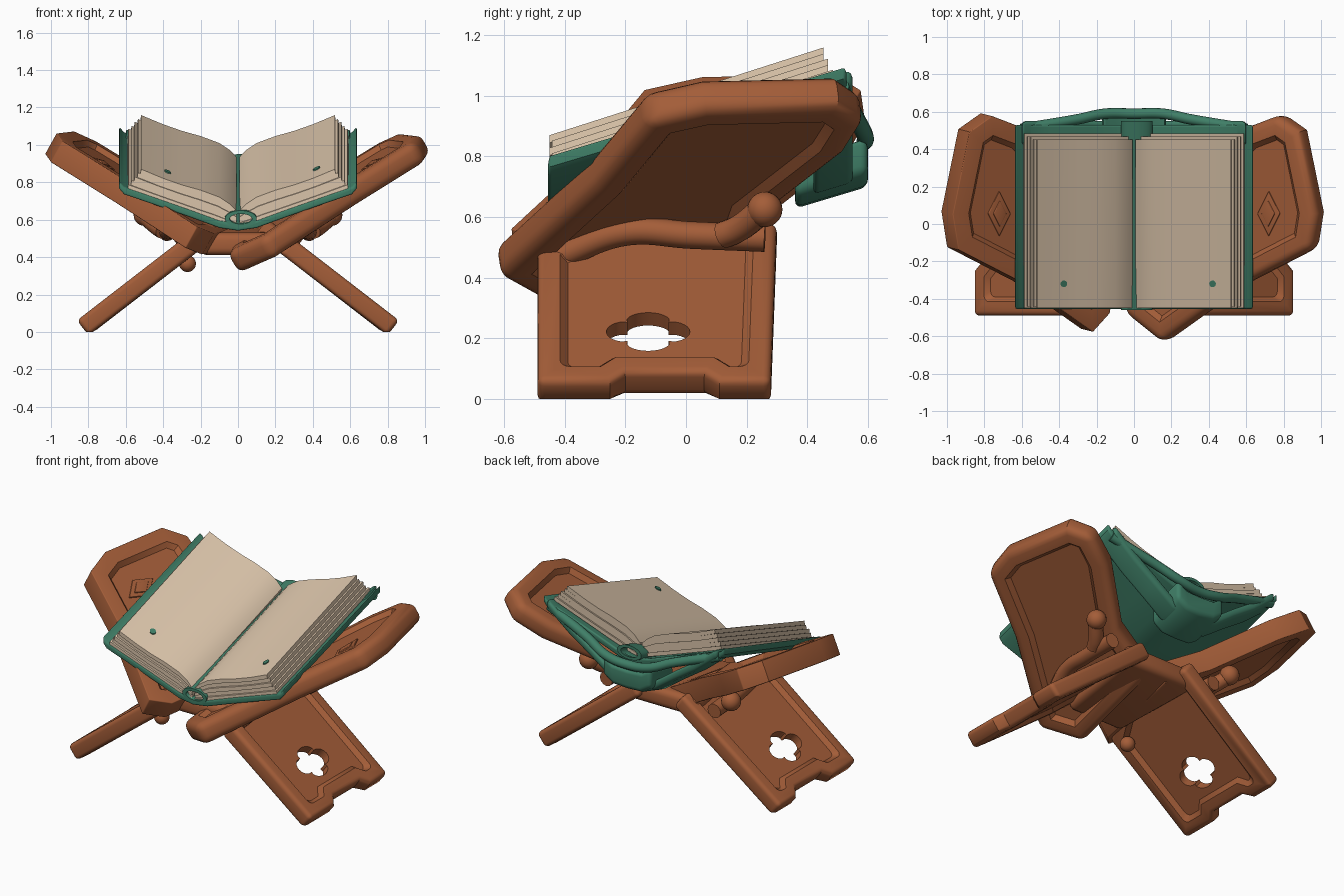
import bpy, bmesh, math
from mathutils import Vector

if "Cube" in bpy.data.objects:
    bpy.data.objects.remove(bpy.data.objects["Cube"])


def material(name, rgb):
    m = bpy.data.materials.new(name)
    m.use_nodes = True
    m.diffuse_color = (*rgb, 1)
    bsdf = next(n for n in m.node_tree.nodes if n.type == 'BSDF_PRINCIPLED')
    bsdf.inputs["Base Color"].default_value = (*rgb, 1)
    bsdf.inputs["Roughness"].default_value = 0.8
    return m


WOOD = material("brown wood", (0.37, 0.11, 0.04))
GREEN = material("green cover", (0.05, 0.21, 0.135))
PAPER = material("cream paper", (0.70, 0.55, 0.40))


def select(ob):
    bpy.ops.object.select_all(action='DESELECT')
    ob.select_set(True)
    bpy.context.view_layer.objects.active = ob


def finish(name, bm, mat, bevel=0, limit=50, cutter=None):
    bmesh.ops.recalc_face_normals(bm, faces=bm.faces)
    me = bpy.data.meshes.new(name)
    bm.to_mesh(me)
    bm.free()
    me.materials.append(mat)
    ob = bpy.data.objects.new(name, me)
    bpy.context.collection.objects.link(ob)
    select(ob)
    if bevel:
        b = ob.modifiers.new("round", 'BEVEL')
        b.width, b.segments, b.angle_limit = bevel, 4, math.radians(limit)
        bpy.ops.object.modifier_apply(modifier="round")
    if cutter:
        c = ob.modifiers.new("hole", 'BOOLEAN')
        c.operation, c.object, c.solver = 'DIFFERENCE', cutter, 'EXACT'
        bpy.ops.object.modifier_apply(modifier="hole")
        bpy.data.objects.remove(cutter)
    select(ob)
    bpy.ops.object.shade_smooth_by_angle(angle=math.radians(35))
    return ob


def slab(name, pts, frame, h0, h1, mat, rim=0, depth=0.025, bevel=0, cutter=None):
    """Flat panel from a 2D outline, with optional recess on both faces."""
    bm = bmesh.new()
    low, high = [[bm.verts.new(frame(u, v, h)) for u, v in pts] for h in (h0, h1)]
    caps = [bm.faces.new(low), bm.faces.new(high)]
    for i in range(len(pts)):
        j = (i + 1) % len(pts)
        bm.faces.new((low[i], low[j], high[j], high[i]))
    bmesh.ops.recalc_face_normals(bm, faces=bm.faces)
    if rim:
        for f in caps:
            bmesh.ops.inset_region(bm, faces=[f], thickness=rim, use_even_offset=True)
            bmesh.ops.inset_region(bm, faces=[f], thickness=0.025, depth=-depth,
                                   use_even_offset=True)
    return finish(name, bm, mat, bevel, cutter=cutter)


def extrude(name, loop, y0, y1, mat, slope=0.3, bevel=0):
    """Closed x-z outline swept along y while rising to the back."""
    return slab(name, loop, lambda x, z, y: Vector((x, y, z + slope * y)), y0, y1,
                mat, bevel=bevel)


def ribbon(half, t):
    """Mirrored strip of vertical thickness t."""
    low = [(-x, z) for x, z in half[:0:-1]] + half
    return low + [(x, z + t) for x, z in reversed(low)]


def tube(name, pts, r, mat):
    cu = bpy.data.curves.new(name, 'CURVE')
    cu.dimensions, cu.bevel_depth, cu.bevel_resolution = '3D', r, 4
    cu.use_fill_caps = True
    sp = cu.splines.new('BEZIER')
    sp.bezier_points.add(len(pts) - 1)
    for p, co in zip(sp.bezier_points, pts):
        p.co = co
        p.handle_left_type = p.handle_right_type = 'AUTO'
    ob = bpy.data.objects.new(name, cu)
    bpy.context.collection.objects.link(ob)
    cu.materials.append(mat)
    select(ob)
    bpy.ops.object.convert(target='MESH')
    bpy.ops.object.shade_smooth_by_angle(angle=math.radians(40))


def ball(name, co, r):
    bm = bmesh.new()
    bmesh.ops.create_uvsphere(bm, u_segments=24, v_segments=14, radius=r)
    bmesh.ops.translate(bm, verts=bm.verts, vec=co)
    finish(name, bm, WOOD)


WING_NORMAL = Vector((-0.553, -0.137, 1)).normalized()


def wing_frame(side):
    def f(x, y, h):
        p = Vector((x, y, 0.46 + 0.553 * (x - 0.17) + 0.137 * (y + 0.58))) + WING_NORMAL * h
        return Vector((side * p.x, p.y, p.z))
    return f


def leg_frame(side):
    def f(y, s, h):
        return Vector((side * (0.15 + 0.79 * s + 0.61 * h), y, 0.545 - 0.61 * s + 0.79 * h))
    return f


# Wings, legs and their fittings on both sides
outer = [(0.62, -0.31), (0.97, -0.13), (1.0, 0.06), (0.91, 0.5), (0.79, 0.585),
         (0.62, 0.52), (0.32, 0.26), (0.03, 0.2)]
front_corner = {1: [(-0.03, -0.47), (0.17, -0.63)], -1: [(0.16, -0.47), (0.25, -0.57)]}
leg_outline = [(-0.24, -0.03), (-0.49, 0.14), (-0.49, 0.86), (-0.25, 0.86), (-0.2, 0.81),
               (0.06, 0.81), (0.11, 0.86), (0.28, 0.86), (0.3, 0.0)]
clover = []
for i in range(48):
    a = math.tau * i / 48
    r = 0.1 + 0.035 * abs(math.cos(2 * a)) ** 0.6 - 0.02
    clover.append((-0.125 + 1.2 * r * math.cos(a), 0.565 + 0.9 * r * math.sin(a)))

for side, word in ((1, "left"), (-1, "right")):
    wf, lf = wing_frame(side), leg_frame(side)
    slab(word + "_wing", front_corner[side] + outer, wf, -0.065, 0.065, WOOD,
         rim=0.095, depth=0.028, bevel=0.045)
    for k, w in enumerate((0.06, 0.035)):
        diamond = [(0.74 + w * a, 0.06 + 2 * w * b) for a, b in ((1, 0), (0, 1), (-1, 0), (0, -1))]
        slab(word + "_diamond_" + ("outer", "inner")[k], diamond, wf,
             0.03, 0.045 + 0.006 * k, WOOD, bevel=0.004)
    cutter = slab("hole_cutter", clover, lf, -0.2, 0.2, WOOD)
    cutter.hide_render = True
    leg = slab(word + "_leg", leg_outline, lf, -0.052, 0.052, WOOD,
               rim=0.075, depth=0.025, bevel=0.04, cutter=cutter)
    for v in leg.data.vertices:
        v.co.z = max(v.co.z, 0)
    tube(word + "_rail", [(side * x, y, z) for x, y, z in
         ((0.27, -0.42, 0.47), (0.34, -0.2, 0.55), (0.37, 0.02, 0.54), (0.38, 0.26, 0.53))],
         0.045, WOOD)
    tube(word + "_knob_arm", [(side * x, y, z) for x, y, z in
         ((0.40, 0.12, 0.54), (0.43, 0.17, 0.56), (0.5, 0.25, 0.62))], 0.045, WOOD)
    ball(word + "_knob", (side * 0.5, 0.26, 0.625), 0.058)
ball("front_peg", (-0.27, -0.38, 0.365), 0.045)

# Hinge block where the two boards cross
slab("hinge_block", [(-0.2, -0.36), (0.2, -0.36), (0.26, 0.26), (-0.26, 0.26)],
     lambda x, y, h: Vector((x, y, 0.49 + 0.06 * y + h)), -0.06, 0.06, WOOD, bevel=0.04)

# Book cover, hollow spine and rear support
cover = [(0, 0.675), (0.1, 0.69), (0.25, 0.745), (0.45, 0.815), (0.61, 0.87), (0.635, 0.9)]
extrude("book_cover", ribbon(cover, 0.042), -0.455, 0.53, GREEN, bevel=0.012)
spine = []
for i in range(33):
    a = math.tau * i / 32
    spine.append((0.015 + 0.085 * math.cos(a), 0.742 + 0.045 * math.sin(a)))
inner = [(0.015 + (x - 0.015) * 0.7, 0.742 + (z - 0.742) * 0.6) for x, z in reversed(spine)]
bm = bmesh.new()
rings = [[bm.verts.new((x, y, z + 0.3 * y)) for x, z in loop[:-1]]
         for loop, y in ((spine, -0.46), (spine, 0.55), (inner[::-1], 0.55), (inner[::-1], -0.46))]
for k in range(4):
    a, b = rings[k], rings[(k + 1) % 4]
    for i in range(32):
        j = (i + 1) % 32
        bm.faces.new((a[i], a[j], b[j], b[i]))
finish("spine_tube", bm, GREEN)
cradle = [(0, 0.535), (0.16, 0.55), (0.3, 0.65), (0.45, 0.75), (0.6, 0.87)]
extrude("rear_cradle", ribbon(cradle, 0.06), 0.42, 0.55, GREEN, bevel=0.02)
extrude("spine_block", ribbon([(0, 0.52), (0.1, 0.525), (0.17, 0.57)], 0.12),
        0.36, 0.6, GREEN, bevel=0.025)
tube("rear_rim", [(-0.6, 0.51, 1.03), (-0.3, 0.56, 0.93), (-0.15, 0.59, 0.87), (0, 0.59, 0.85),
                  (0.15, 0.59, 0.87), (0.3, 0.56, 0.93), (0.6, 0.51, 1.03)], 0.028, GREEN)

# Fanned page stacks
page_low = [(0.008, 0.71), (0.06, 0.72), (0.12, 0.74), (0.21, 0.77), (0.32, 0.81),
            (0.45, 0.856), (0.59, 0.906)]
page_top = [(0.008, 0.79), (0.04, 0.825), (0.1, 0.865), (0.2, 0.902), (0.3, 0.93),
            (0.4, 0.965), (0.505, 1.01)]
LAYERS = 5


def page_curve(t):
    return [(a + (c - a) * t, b + (d - b) * t)
            for (a, b), (c, d) in zip(page_low, page_top)]


for side, word in ((1, "left"), (-1, "right")):
    for i in range(LAYERS):
        lo, hi = page_curve(i / LAYERS), page_curve((i + 1) / LAYERS)
        hi[-1] = (lo[-1][0] - 0.004, hi[-1][1] + 0.004)
        loop = [(side * x, z) for x, z in lo + hi[::-1]]
        inset = 0.008 * (i % 2)
        extrude(word + "_pages_%d" % (i + 1), loop, -0.45 + inset, 0.485 - 0.008 * i - inset,
                PAPER, slope=0.32)

# Small green dots on the pages
for word, cx in (("left", 0.42), ("right", -0.375)):
    dot = [(cx + 0.018 * math.cos(math.tau * i / 16), -0.32 + 0.018 * math.sin(math.tau * i / 16))
           for i in range(16)]
    slab(word + "_page_dot", dot, lambda x, y, h: Vector(
        (x, y, 0.965 + 0.4 * (abs(x) - 0.4) + 0.32 * y + h)), -0.001, 0.007, GREEN)
